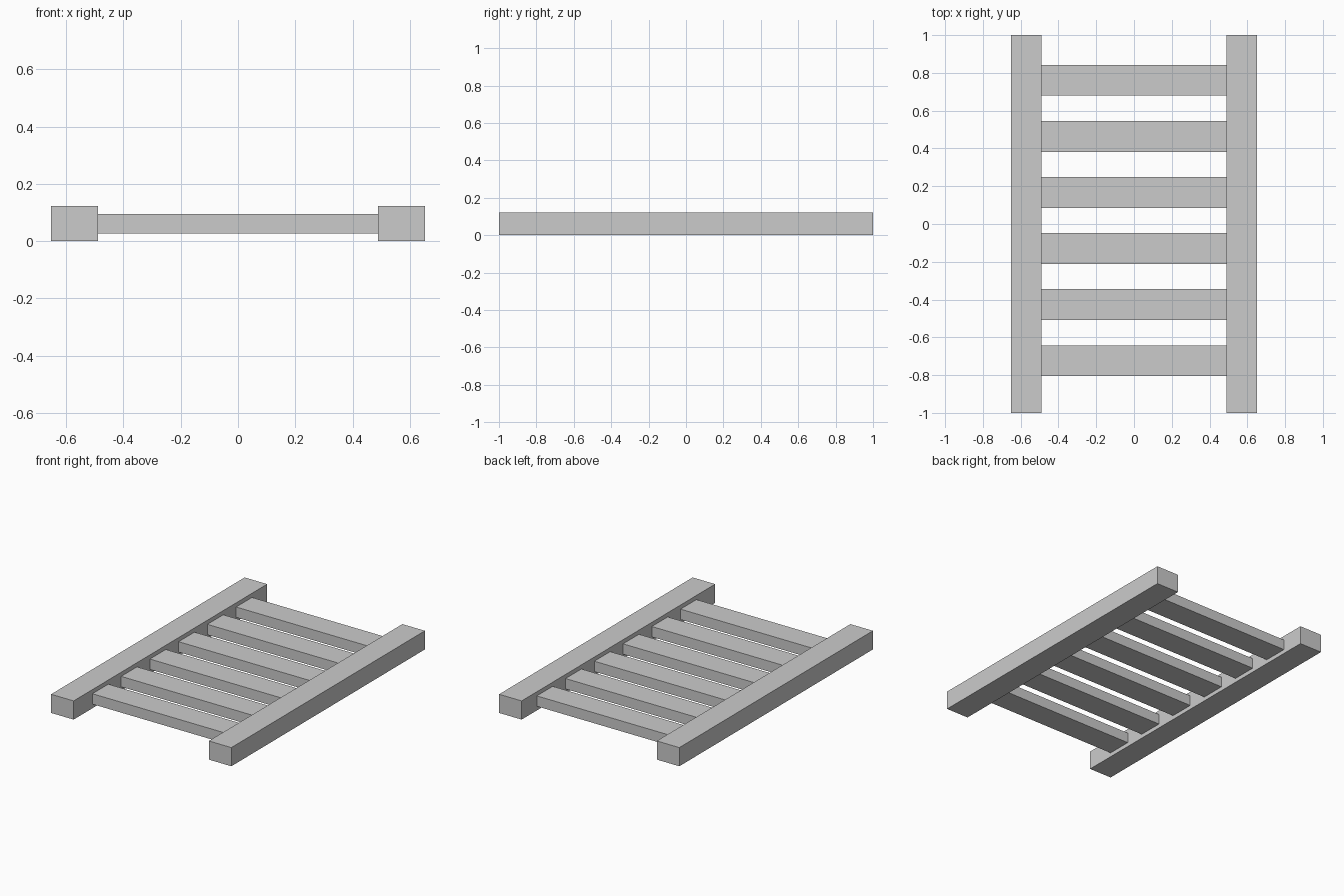
import bpy

if "Cube" in bpy.data.objects:
    bpy.data.objects.remove(bpy.data.objects["Cube"])


def box(name, lo, hi):
    """Axis-aligned box between two corners."""
    size = [b - a for a, b in zip(lo, hi)]
    centre = [(a + b) / 2 for a, b in zip(lo, hi)]
    bpy.ops.mesh.primitive_cube_add(size=1, location=centre)
    obj = bpy.context.object
    obj.name = name
    obj.scale = size
    bpy.ops.object.transform_apply(location=False, rotation=False, scale=True)
    return obj


OUTER, INNER = 0.652, 0.489

# Two long side rails
box("left_rail", (-OUTER, -1, 0), (-INNER, 1, 0.122))
box("right_rail", (INNER, -1, 0), (OUTER, 1, 0.122))

# Six evenly spaced slats, set midway up the rails
for i in range(6):
    y = -0.724 + 0.297 * i
    box(f"slat_{i + 1}", (-INNER, y - 0.082, 0.027), (INNER, y + 0.082, 0.095))
